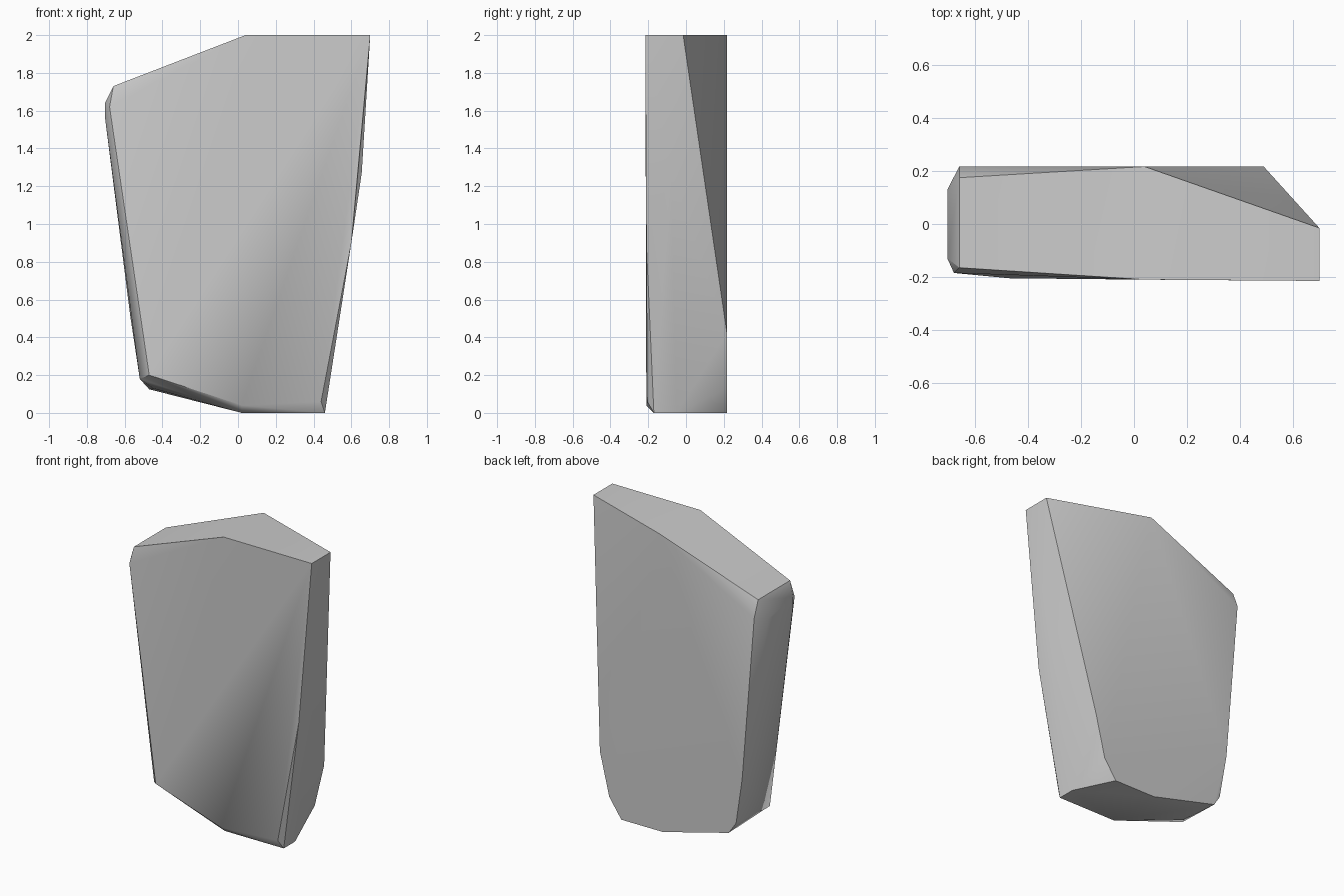
import bpy
import bmesh
import math

# Remove the default cube only
default_cube = bpy.data.objects.get("Cube")
if default_cube:
    bpy.data.objects.remove(default_cube, do_unlink=True)


def make_material(name, value):
    """A single flat grey colour for viewport and render."""
    material = bpy.data.materials.new(name)
    material.use_nodes = True
    colour = (value, value, value, 1.0)
    material.diffuse_color = colour
    shader = material.node_tree.nodes["Principled BSDF"]
    shader.inputs["Base Color"].default_value = colour
    shader.inputs["Roughness"].default_value = 0.9
    return material


def build_hull(name, outlines, material):
    """Wrap a convex stone around several corner outlines."""
    mesh = bpy.data.meshes.new(name)
    bm = bmesh.new()
    for outline in outlines:
        for corner in outline:
            bm.verts.new(corner)
    hull = bmesh.ops.convex_hull(bm, input=bm.verts[:])
    unused = set(hull["geom_interior"]) | set(hull["geom_unused"])
    loose = [item for item in unused if isinstance(item, bmesh.types.BMVert)]
    bmesh.ops.delete(bm, geom=loose, context="VERTS")
    # Merge nearly flat triangles into broad facets
    bmesh.ops.dissolve_limit(bm, angle_limit=math.radians(1),
                             verts=bm.verts[:], edges=bm.edges[:])
    bmesh.ops.recalc_face_normals(bm, faces=bm.faces[:])
    bm.to_mesh(mesh)
    bm.free()
    mesh.materials.append(material)
    stone = bpy.data.objects.new(name, mesh)
    bpy.context.collection.objects.link(stone)
    return stone


# Broad front facet, clockwise from the upper right-hand side
front_outline = [
    (-.66, -.165, 1.73), (.04, -.21, 2), (.7, -.215, 2),
    (.6, -.21, .9), (.46, -.17, 0), (.44, -.205, .06),
    (.02, -.21, .04), (-.47, -.205, .2), (-.68, -.185, 1.62),
]

# Broad back facet with its slanted top corner
back_outline = [
    (-.66, .175, 1.73), (.04, .217, 2), (.49, .217, .42),
    (.42, .217, .13), (.33, .217, 0), (.02, .217, 0),
    (-.47, .217, .125), (-.52, .21, .2), (-.57, .217, .51),
    (-.66, .217, 1.62),
]

# Corners of the narrow flanks and the underside
flank_corners = [
    (.7, -.015, 2), (.655, -.08, 1.27), (.46, -.05, 0),
    (.02, -.17, 0), (-.45, -.05, .13), (-.52, -.15, .18),
    (-.705, -.13, 1.64), (-.705, .13, 1.6), (-.705, -.13, 1.57),
]

stone_grey = make_material("stone grey", .6)
slab = build_hull("rock_slab", [front_outline, back_outline, flank_corners],
                  stone_grey)

# Soft facets with crisp main edges
bpy.ops.object.select_all(action="DESELECT")
slab.select_set(True)
bpy.context.view_layer.objects.active = slab
bpy.ops.object.shade_smooth_by_angle(angle=math.radians(30))
